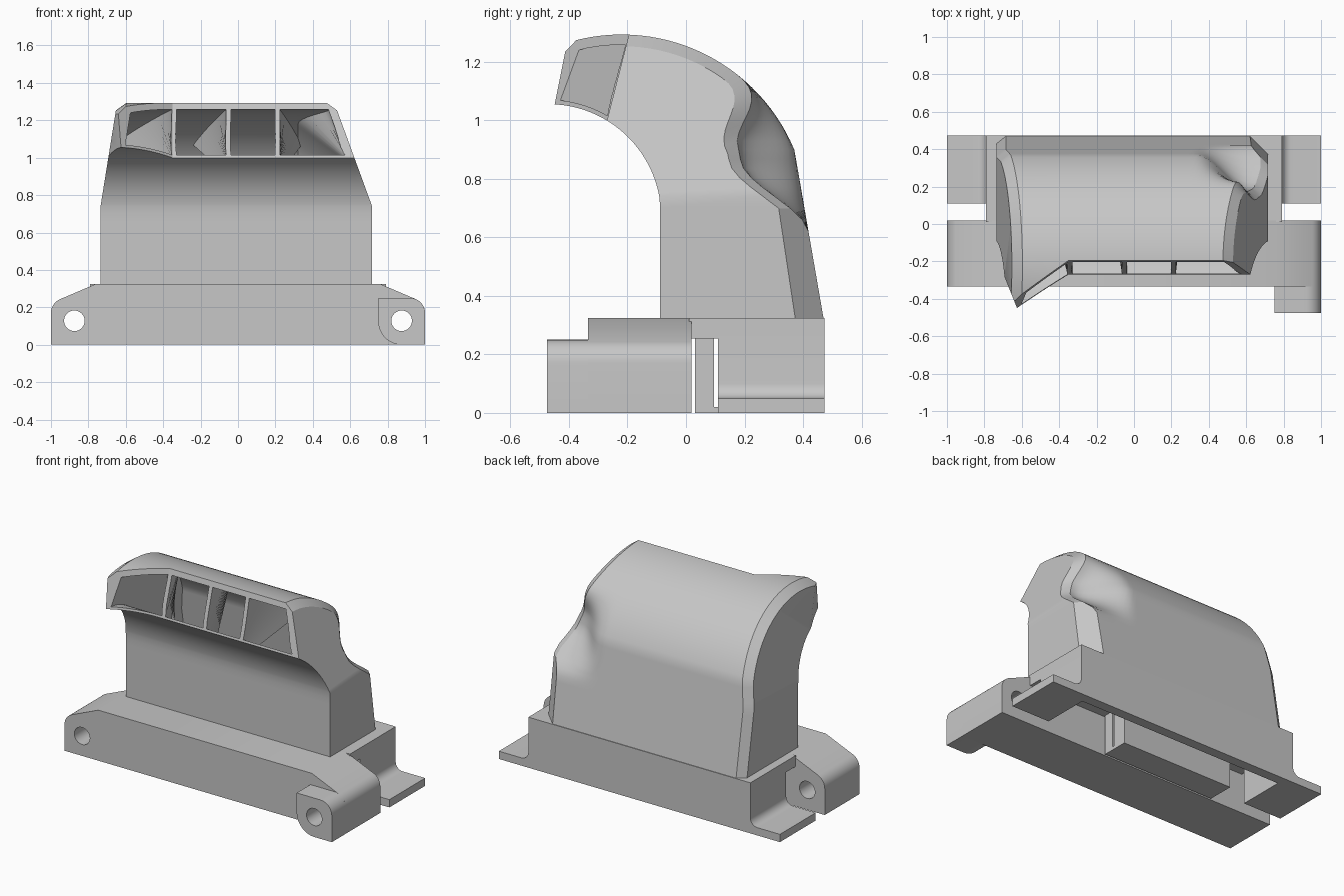
import bpy, bmesh
from math import sin, cos, radians

cube = bpy.data.objects.get("Cube")
if cube:
    bpy.data.objects.remove(cube, do_unlink=True)

gray = bpy.data.materials.new("plain gray")
gray.use_nodes = True
gray.diffuse_color = (0.57, 0.57, 0.57, 1)
gray.node_tree.nodes["Principled BSDF"].inputs["Base Color"].default_value = (0.57, 0.57, 0.57, 1)


def finish(bm, name):
    bmesh.ops.recalc_face_normals(bm, faces=bm.faces)
    mesh = bpy.data.meshes.new(name)
    bm.to_mesh(mesh)
    bm.free()
    mesh.materials.append(gray)
    ob = bpy.data.objects.new(name, mesh)
    bpy.context.collection.objects.link(ob)
    return ob


def activate(ob):
    bpy.ops.object.select_all(action='DESELECT')
    ob.select_set(True)
    bpy.context.view_layer.objects.active = ob


def loft(name, rings):
    """Closed solid through rings of points."""
    bm = bmesh.new()
    loops = [[bm.verts.new(p) for p in ring] for ring in rings]
    n = len(loops[0])
    for a, b in zip(loops, loops[1:]):
        for i in range(n):
            j = (i + 1) % n
            bm.faces.new((a[i], a[j], b[j], b[i]))
    # end caps as strips between the front half and the back half
    for ring in (loops[0], loops[-1]):
        for i in range(n // 2 - 1):
            bm.faces.new((ring[i], ring[i + 1], ring[n - 2 - i], ring[n - 1 - i]))
    return finish(bm, name)


def prism(name, outline, y0, y1):
    """Extrude an x-z outline along y."""
    bm = bmesh.new()
    face = bm.faces.new([bm.verts.new((x, y0, z)) for x, z in outline])
    out = bmesh.ops.extrude_face_region(bm, geom=[face])["geom"]
    bmesh.ops.translate(bm, verts=[v for v in out if isinstance(v, bmesh.types.BMVert)], vec=(0, y1 - y0, 0))
    return finish(bm, name)


def box(name, x0, x1, y0, y1, z0, z1):
    return prism(name, [(x0, z0), (x1, z0), (x1, z1), (x0, z1)], y0, y1)


def cut(ob, cutter, keep=False):
    mod = ob.modifiers.new("cut", 'BOOLEAN')
    mod.operation, mod.object, mod.solver = 'DIFFERENCE', cutter, 'EXACT'
    activate(ob)
    bpy.ops.object.modifier_apply(modifier=mod.name)
    if not keep:
        bpy.data.objects.remove(cutter, do_unlink=True)


def slice_off(ob, point, normal):
    """Cut a corner away along a plane and close the cut."""
    bm = bmesh.new()
    bm.from_mesh(ob.data)
    sliced = bmesh.ops.bisect_plane(bm, geom=bm.verts[:] + bm.edges[:] + bm.faces[:],
                                    plane_co=point, plane_no=normal, clear_outer=True)
    bmesh.ops.holes_fill(bm, edges=[e for e in sliced["geom_cut"] if isinstance(e, bmesh.types.BMEdge)])
    bmesh.ops.recalc_face_normals(bm, faces=bm.faces)
    bm.to_mesh(ob.data)
    bm.free()


def arc(cx, cz, r, a0, a1, n):
    return [(cx + r * cos(radians(a0 + (a1 - a0) * i / n)),
             cz + r * sin(radians(a0 + (a1 - a0) * i / n))) for i in range(n + 1)]


def smooth(a, b, t):
    t = min(1, max(0, (t - a) / (b - a)))
    return t * t * (3 - 2 * t)


# Hood: curved scoop section, shrinkable, with sides leaning in near the top
STRAIGHT, STEPS, EXTRA = 11, 32, 5


def section(front_inset, back_inset, start=0):
    heights = [0.3 + 0.44 * i / STRAIGHT for i in range(STRAIGHT)]
    front = [(-0.088 + front_inset, z) for z in heights]
    front += arc(-0.47, 0.67, 0.385 + front_inset, 10.5, 95, STEPS + EXTRA)
    heights += [0.74 + 0.16 * i / EXTRA for i in range(EXTRA)]
    back = [(0.474 - (z - 0.3) * 0.173 - back_inset, z) for z in heights]
    back += arc(-0.22, 0.654, 0.639 - back_inset, 22.6, 116, STEPS)
    return front[start:], back[start:]


def left_x(z):
    return -0.735 + max(0, z - 0.74) * 0.16


def right_x(z):
    return 0.717 - max(0, z - 0.74) * 0.365


def dented(x, y, z):
    """Soft hollow in the upper rear corner of the left side."""
    depth = 0.19 * smooth(0.33, 0.62, x) * smooth(0.62, 0.86, z) * (1 - smooth(0.9, 1.15, z))
    return y - depth * smooth(0.05, 0.2, y)


def ring(front, back, x_of):
    points = [(x_of(y, z), y, z) for y, z in front + back[::-1]]
    return [(x, dented(x, y, z), z) for x, y, z in points]


def station(u):
    return lambda y, z: (1 - u) * (left_x(z) + 0.05) + u * (right_x(z) - 0.04)


front, back = section(0, 0)
rim_back = section(0, 0.04)[1]
steps = [0, 0.4] + [0.7 + 0.02 * i for i in range(16)]
hood = loft("hood", [ring(front, rim_back, lambda y, z: left_x(z))]
            + [ring(front, back, station(u)) for u in steps]
            + [ring(front, rim_back, lambda y, z: right_x(z))])
# chamfers: lower rear corner, and the tip of the mouth
slice_off(hood, (0.62, 0.47, 0.325), (1, 1, 0.15))
slice_off(hood, (-0.685, -0.3, 1.05), (-1, -0.4, 0))

# Slanted mouth cutter, angled forward on the right end
bm = bmesh.new()
plan = [(-0.35, -0.27), (1.2, -0.27), (1.2, -1.2), (-1.2, -1.2), (-1.2, -0.865)]
low, high = [[bm.verts.new((x, y + (z - 1.0) * 0.256, z)) for x, y in plan] for z in (0.9, 1.4)]
bm.faces.new(low)
bm.faces.new(high)
for i in range(5):
    j = (i + 1) % 5
    bm.faces.new((low[i], low[j], high[j], high[i]))
mouth = finish(bm, "mouth_cutter")

# Hollow duct, narrowing past the dented corner
duct_front, duct_back = section(0.015, 0.035, 4)
duct = loft("duct_cutter", [
    ring(duct_front, duct_back, lambda y, z: left_x(z) + 0.08),
    ring(duct_front, duct_back, lambda y, z: 0.31),
    ring(duct_front, duct_back,
         lambda y, z: 0.32 + (right_x(z) - 0.365) * (1 - smooth(-0.15, 0.08, y)))])
cut(hood, duct)
cut(hood, mouth, keep=True)

# Vanes inside the mouth, curving sideways as they go deeper
vane_front, vane_back = section(0.01, 0.03, 23)
vanes = []
for x, bend in ((-0.34, -1.6), (-0.05, -0.9), (0.21, 0.6)):
    pts = vane_front + vane_back[::-1]
    vane = loft("mouth_vane", [[(x + s + bend * max(0, y + 0.22) ** 2, y, z) for y, z in pts]
                               for s in (-0.013, 0.013)])
    cut(vane, mouth, keep=True)
    vanes.append(vane)
bpy.data.objects.remove(mouth, do_unlink=True)

# Front mounting bar with rounded, sloping ends
half = [(1, 0)] + arc(0.92, 0.17, 0.08, 0, 65, 8) + [(0.76, 0.325)]
bar = prism("front_bar", half + [(-x, z) for x, z in half[::-1]], -0.335, 0.018)

# Pivot lug on the left end
lug_outline = [(1, 0)] + arc(0.92, 0.17, 0.08, 0, 90, 8) + [(0.75, 0.25)] + arc(0.875, 0.125, 0.125, 180, 270, 12)
lug = prism("pivot_lug", lug_outline, -0.475, -0.33)

for part, sides in ((bar, (-1, 1)), (lug, (1,))):
    for side in sides:
        bpy.ops.mesh.primitive_cylinder_add(vertices=40, radius=0.055, depth=2,
                                            location=(side * 0.875, 0, 0.128), rotation=(radians(90), 0, 0))
        cut(part, bpy.context.object)

# Rear block with filleted side flanges, hollow underneath
half = [(1, 0), (1, 0.05)] + arc(0.84, 0.1, 0.05, 270, 180, 8) + [(0.79, 0.325)]
base = prism("rear_base", half + [(-x, z) for x, z in half[::-1]], 0.11, 0.474)
cut(base, box("recess_cutter", -0.73, 0.73, 0.0, 0.41, -0.1, 0.25))

bridge = box("bridge_plate", -0.79, 0.79, 0.01, 0.12, 0.255, 0.325)
# Slotted box hanging in the recess
inner = [box("inner_box_front", -0.55, 0.24, 0.03, 0.095, 0.01, 0.27),
         box("inner_box_back", -0.55, 0.24, 0.11, 0.2, 0.01, 0.27),
         box("inner_box_floor", -0.55, 0.24, 0.03, 0.2, 0.0, 0.02)]

for ob in [hood, bar, lug, base, bridge] + inner + vanes:
    activate(ob)
    bpy.ops.object.shade_smooth_by_angle(angle=radians(25))
